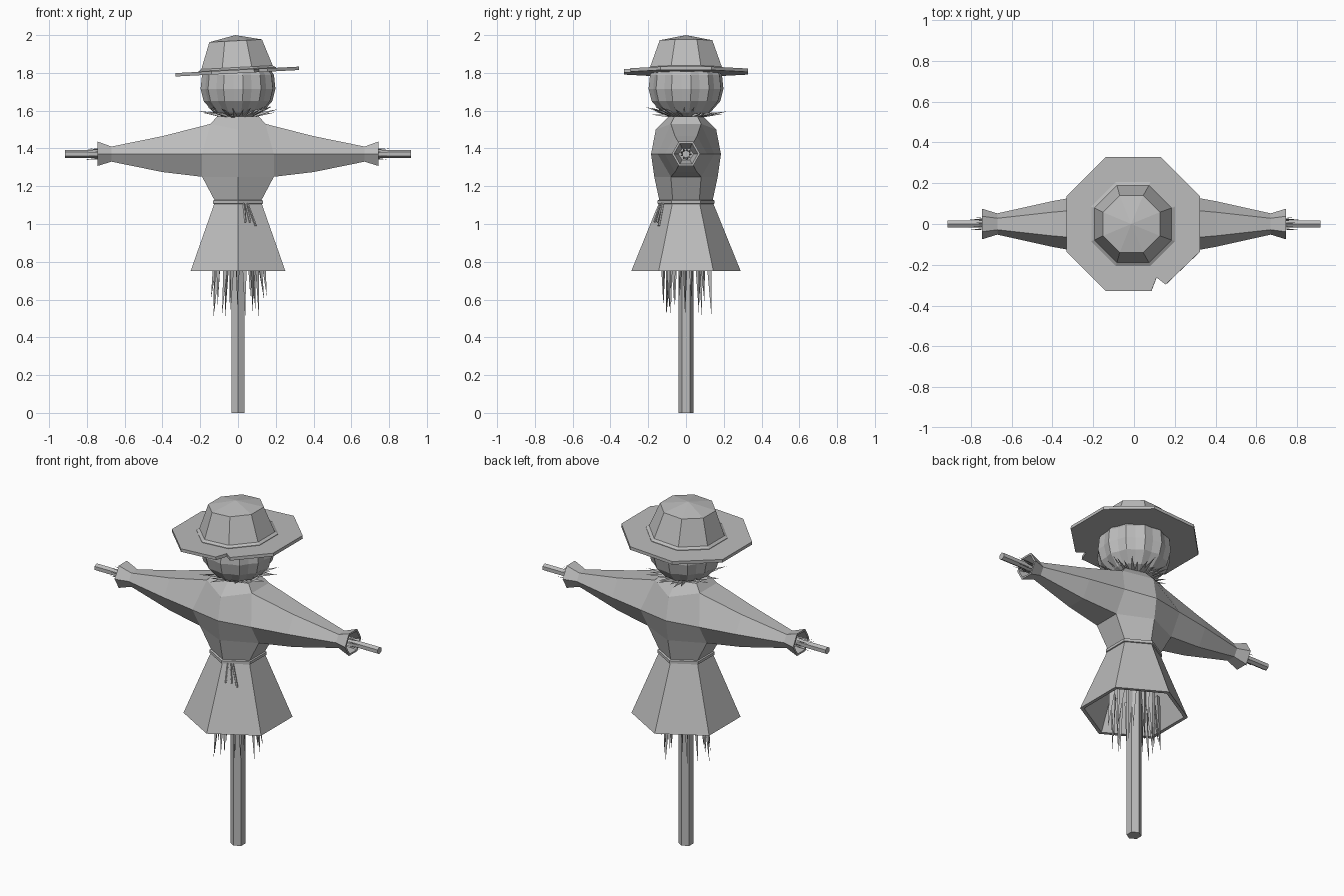
import bpy, bmesh, math, random
from mathutils import Vector, Matrix

random.seed(4)
if "Cube" in bpy.data.objects:
    bpy.data.objects.remove(bpy.data.objects["Cube"])

grey = bpy.data.materials.new("plain_grey")
grey.use_nodes = True
grey.diffuse_color = (0.5, 0.5, 0.5, 1)
grey.node_tree.nodes["Principled BSDF"].inputs["Base Color"].default_value = (0.5, 0.5, 0.5, 1)


def finish(name, bm):
    bmesh.ops.recalc_face_normals(bm, faces=bm.faces)
    mesh = bpy.data.meshes.new(name)
    bm.to_mesh(mesh)
    bm.free()
    mesh.materials.append(grey)
    ob = bpy.data.objects.new(name, mesh)
    bpy.context.collection.objects.link(ob)
    return ob


def lathe(name, profile, sides, phase=0.0, lobe=0.0, closed=False):
    """Ring stack from (radius, height); lobe pinches every other corner."""
    bm = bmesh.new()
    rings = []
    for r, z in profile:
        ring = []
        for i in range(sides):
            a = phase + math.tau * i / sides
            k = r * (1 - lobe * (i % 2))
            ring.append(bm.verts.new((k * math.cos(a), k * math.sin(a), z)))
        rings.append(ring)
    pairs = list(zip(rings, rings[1:]))
    if closed:
        pairs.append((rings[-1], rings[0]))
    for low, high in pairs:
        for i in range(sides):
            j = (i + 1) % sides
            bm.faces.new((low[i], low[j], high[j], high[i]))
    if not closed:
        bm.faces.new(rings[0])
        bm.faces.new(rings[-1])
    return finish(name, bm)


def rod(bm, start, end, r1, r2, sides):
    """Tapered rod between two points."""
    a, b = Vector(start), Vector(end)
    turn = (b - a).to_track_quat('Z', 'Y').to_matrix().to_4x4()
    bmesh.ops.create_cone(bm, cap_ends=True, segments=sides, radius1=r1, radius2=r2,
                          depth=(b - a).length,
                          matrix=Matrix.Translation((a + b) / 2) @ turn)


HEX = math.pi / 2
OCT = math.pi / 8

# Wooden frame
lathe("upright_pole", [(0.04, 0), (0.04, 1.6)], 6, HEX)
bm = bmesh.new()
rod(bm, (-0.915, 0, 1.37), (0.915, 0, 1.37), 0.021, 0.021, 6)
finish("cross_bar", bm)

# Shirt: one quarter, mirrored front to back and side to side
bm = bmesh.new()
V = lambda *c: bm.verts.new(c)


def sleeve_ring(x, top, mid, bottom, y_edge, y_mid, x_top=None):
    xt = x if x_top is None else x_top
    return [V(xt, 0, top), V(xt, -y_edge, top), V(x, -y_mid, mid),
            V(x, -y_edge, bottom), V(x, 0, bottom)]


rings = [sleeve_ring(0.19, 1.53, 1.37, 1.25, 0.08, 0.15, 0.145),
         sleeve_ring(0.40, 1.465, 1.37, 1.275, 0.058, 0.112),
         sleeve_ring(0.67, 1.41, 1.37, 1.33, 0.028, 0.052),
         sleeve_ring(0.745, 1.437, 1.372, 1.307, 0.038, 0.075),
         sleeve_ring(0.745, 1.427, 1.372, 1.317, 0.032, 0.063),
         sleeve_ring(0.67, 1.40, 1.37, 1.34, 0.02, 0.04)]
for a, b in zip(rings, rings[1:]):
    for i in range(4):
        bm.faces.new((a[i], a[i + 1], b[i + 1], b[i]))
bm.faces.new(rings[-1])
t0, t1, m, b1, b0 = rings[0]
neck = [V(0, 0, 1.57), V(0, -0.09, 1.57), V(0.11, -0.06, 1.57), V(0.11, 0, 1.57)]
front = [V(0, -0.16, 1.5), V(0, -0.185, 1.37), V(0, -0.168, 1.25)]
waist = [V(0, -0.14, 1.12), V(0.121, -0.07, 1.12), V(0.121, 0, 1.12)]
for face in ((neck), (neck[1], neck[2], t1, front[0]), (neck[2], neck[3], t0, t1),
             (front[0], t1, m, front[1]), (front[1], m, b1, front[2]),
             (front[2], b1, waist[1], waist[0]), (b1, b0, waist[2], waist[1])):
    bm.faces.new(face)
shirt = finish("shirt_and_sleeves", bm)
mirror = shirt.modifiers.new("Mirror", 'MIRROR')
mirror.use_axis = (True, True, False)

# Hollow skirt of the shirt and rope belt
lathe("shirt_skirt", [(0.14, 1.12), (0.29, 0.75), (0.268, 0.75), (0.12, 1.11)], 6, HEX, closed=True)
lathe("rope_belt", [(0.135, 1.103), (0.152, 1.108), (0.152, 1.124), (0.135, 1.13)], 6, HEX)
bm = bmesh.new()
for x0, x1, z in ((0.03, 0.04, 1.01), (0.05, 0.095, 0.99), (0.04, 0.065, 1.01)):
    y = lambda x, h: -(0.14 + (1.12 - h) * 0.405) + 0.577 * x - 0.006
    rod(bm, (x0, y(x0, 1.11), 1.11), (x1, y(x1, z), z), 0.006, 0.006, 5)
finish("rope_belt_ends", bm)

# Straw hanging below the skirt
bm = bmesh.new()
for i in range(20):
    a = math.tau * (i + random.uniform(-0.3, 0.3)) / 20
    c, s = math.cos(a), math.sin(a)
    r = random.uniform(0.09, 0.13)
    tip = r + random.uniform(0.0, 0.04)
    rod(bm, (r * c, r * s, 0.86), (tip * c, tip * 0.9 * s, random.uniform(0.49, 0.62)), 0.018, 0.0, 3)
finish("skirt_straw", bm)

# Straw collar
bm = bmesh.new()
for i in range(30):
    a = math.tau * (i + random.uniform(-0.3, 0.3)) / 30
    c, s = math.cos(a), math.sin(a)
    tip = random.uniform(0.16, 0.225)
    rod(bm, (0.07 * c, 0.07 * s, 1.568), (tip * c, tip * s, random.uniform(1.575, 1.625)), 0.014, 0.0, 3)
finish("collar_straw", bm)

# Straw at the cuffs
for side, name in ((1, "left"), (-1, "right")):
    bm = bmesh.new()
    for i in range(9):
        a = math.tau * i / 9
        c, s = math.cos(a), math.sin(a)
        rod(bm, (side * 0.67, 0.02 * c, 1.37 + 0.02 * s),
            (side * random.uniform(0.78, 0.82), 0.032 * c, 1.37 + 0.032 * s), 0.008, 0.0, 3)
    finish(name + "_cuff_straw", bm)

# Ribbed head
lathe("head", [(0.07, 1.565), (0.13, 1.59), (0.183, 1.65), (0.2, 1.715),
               (0.192, 1.79), (0.15, 1.85)], 24, math.pi / 24, lobe=0.06)

# Hat, tilted a little
crown = lathe("hat_crown", [(0.222, 0), (0.222, 0.012), (0.205, 0.022), (0.151, 0.163), (0.001, 0.193)], 8, OCT)
bm = bmesh.new()
outline = []
for i in range(8):
    a = OCT + math.tau * i / 8
    if i == 6:  # torn notch replaces this corner
        outline += [(0.09, -0.328), (0.115, -0.262), (0.16, -0.297)]
    else:
        outline.append((0.355 * math.cos(a), 0.355 * math.sin(a)))
# Split the brim into a fan so that the notch stays clean
low = [bm.verts.new((x, y, -0.009)) for x, y in outline]
high = [bm.verts.new((x, y, 0.009)) for x, y in outline]
centre = [bm.verts.new((0, 0, z)) for z in (-0.009, 0.009)]
for i in range(len(low)):
    j = (i + 1) % len(low)
    bm.faces.new((low[i], low[j], high[j], high[i]))
    bm.faces.new((low[i], low[j], centre[0]))
    bm.faces.new((high[i], high[j], centre[1]))
brim = finish("hat_brim", bm)
for ob, z in ((crown, 1.807), (brim, 1.807)):
    ob.location = (-0.004, 0, z)
    ob.rotation_euler.y = -math.radians(3)
